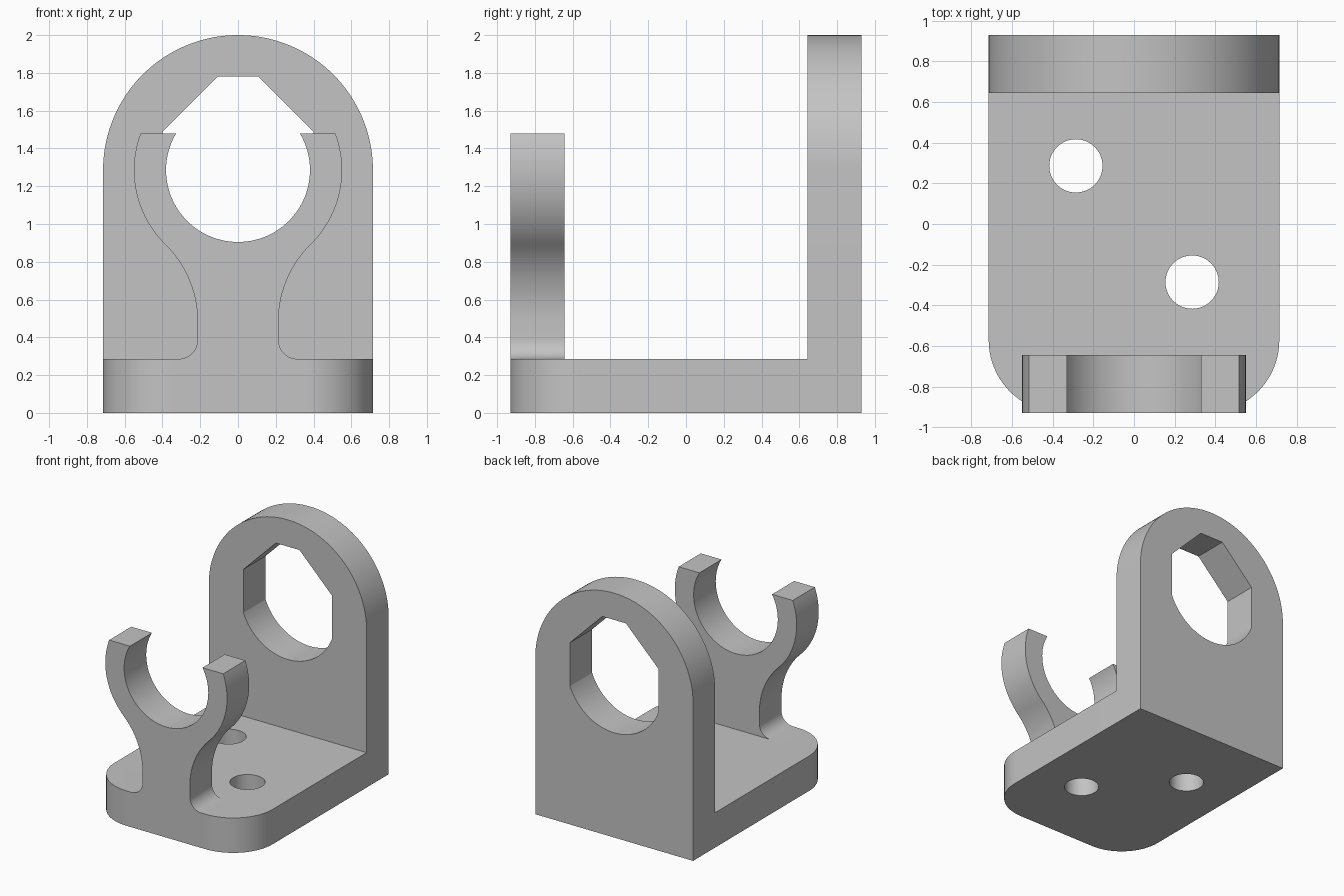
import bpy, bmesh, math
from mathutils import Vector

if "Cube" in bpy.data.objects:
    bpy.data.objects.remove(bpy.data.objects["Cube"])

T = 2 / 7            # plate thickness
W = 5 / 7            # half width
D = 6.5 / 7          # half depth
ZC = 9 / 7           # height of bore centre

grey = bpy.data.materials.new("plain_grey")
grey.diffuse_color = (0.55, 0.55, 0.55, 1)
grey.use_nodes = True
grey.node_tree.nodes["Principled BSDF"].inputs["Base Color"].default_value = grey.diffuse_color


def arc(cx, cy, r, a0, a1, n):
    """Points on an arc, angles in degrees."""
    return [(cx + r * math.cos(math.radians(a0 + (a1 - a0) * i / n)),
             cy + r * math.sin(math.radians(a0 + (a1 - a0) * i / n)))
            for i in range(n + 1)]


def mirrored(half):
    """Close a right-hand outline with its mirror image across x = 0."""
    left = [(-x, z) for x, z in reversed(half)]
    return half + [p for p in left if abs(p[0]) > 1e-6]


def plate(name, loops, place, push):
    """Fill the outline (first loop) with its holes, then extrude it."""
    bm = bmesh.new()
    edges = []
    for loop in loops:
        vs = [bm.verts.new(place(*p)) for p in loop]
        edges += [bm.edges.new((vs[i - 1], vs[i])) for i in range(len(vs))]
    bmesh.ops.triangle_fill(bm, use_beauty=True, edges=edges)
    res = bmesh.ops.extrude_face_region(bm, geom=bm.faces[:])
    moved = [g for g in res["geom"] if isinstance(g, bmesh.types.BMVert)]
    bmesh.ops.translate(bm, verts=moved, vec=Vector(push))
    bmesh.ops.recalc_face_normals(bm, faces=bm.faces[:])
    me = bpy.data.meshes.new(name)
    bm.to_mesh(me)
    bm.free()
    me.materials.append(grey)
    ob = bpy.data.objects.new(name, me)
    bpy.context.collection.objects.link(ob)
    return ob


# base with rounded front corners and two screw holes
R = 2.5 / 7
base_outline = mirrored(arc(W - R, -D + R, R, -90, 0, 20) + [(W, D)])
screw_holes = [arc(s * T, -s * T, 0.131, 0, 360, 48)[:-1] for s in (-1, 1)]
bracket = plate("bracket", [base_outline] + screw_holes,
                lambda x, y: (x, y, 0), (0, 0, T))

# rear wall with round top; bore is flat-sided above and round below
wall_outline = mirrored([(W, 0)] + arc(0, ZC, W, 0, 90, 36))
br, bx = 3 / 7, 0.4
a = math.degrees(math.acos(bx / br))
bore = mirrored(arc(0, ZC, br, -90, -a, 20) + [(bx, 1.488), (0.107, 1.781)])
wall = plate("rear_wall", [wall_outline, bore],
             lambda x, z: (x, D - T, z), (0, T, 0))

# front clip: foot fillet, waisted neck, open ring
ro, ri, neck, rn, rf, top = 0.551, 0.381, 1.5 / 7, 4 / 7, 0.1, 1.478
nx = neck + rn
nz = ZC - math.sqrt((ro + rn) ** 2 - nx ** 2)
t = math.degrees(math.atan2(ZC - nz, nx))
ao = math.degrees(math.asin((top - ZC) / ro))
ai = math.degrees(math.asin((top - ZC) / ri))
half = [(neck + rf, 0)]
half += arc(neck + rf, T + rf, rf, 270, 180, 10)
half += arc(nx, nz, rn, 180, 180 - t, 20)
half += arc(0, ZC, ro, -t, ao, 24)[1:]
half += arc(0, ZC, ri, ai, -90, 36)
clip = plate("front_clip", [mirrored(half)],
             lambda x, z: (x, -D, z), (0, T, 0))

# join the three parts into one solid
bpy.context.view_layer.objects.active = bracket
bracket.select_set(True)
for part in (wall, clip):
    m = bracket.modifiers.new("join", "BOOLEAN")
    m.operation, m.solver, m.object = "UNION", "EXACT", part
    bpy.ops.object.modifier_apply(modifier=m.name)
    bpy.data.objects.remove(part)

bpy.ops.object.shade_smooth_by_angle(angle=math.radians(15))
